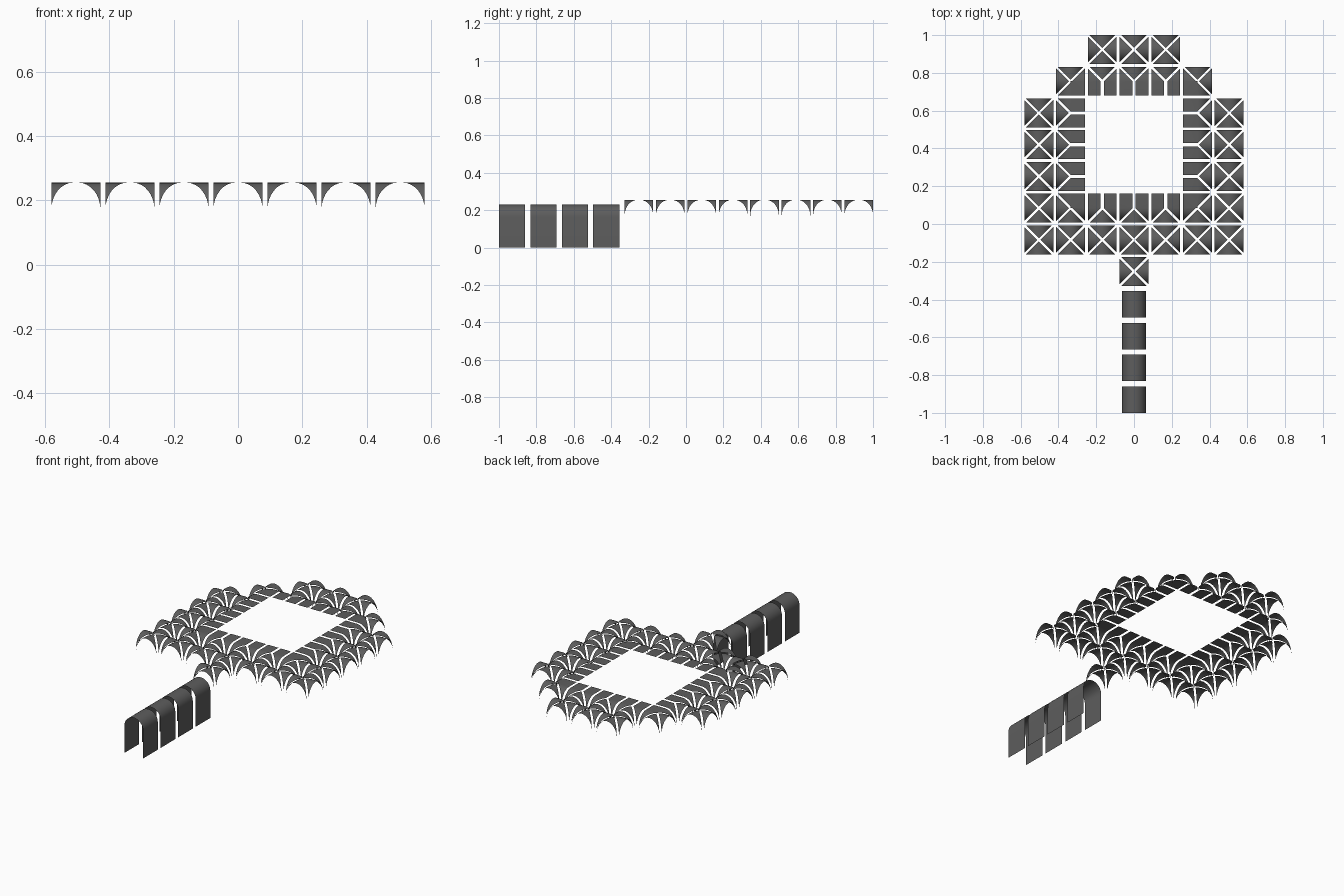
import bpy, bmesh, math

if "Cube" in bpy.data.objects:
    bpy.data.objects.remove(bpy.data.objects["Cube"])

PITCH, HALF, GAP = 0.168, 0.0765, 0.0085
CROWN, SPRING = 0.255, 0.17
SEG = 8

grey = bpy.data.materials.new("dark grey")
grey.diffuse_color = (0.11, 0.11, 0.11, 1)
grey.use_nodes = True
grey.node_tree.nodes["Principled BSDF"].inputs["Base Color"].default_value = grey.diffuse_color


def finish(name, bm):
    bmesh.ops.remove_doubles(bm, verts=bm.verts, dist=0.0002)
    bmesh.ops.recalc_face_normals(bm, faces=bm.faces)
    # shells face upward
    for f in bm.faces:
        if f.normal.z < -0.001:
            f.normal_flip()
    mesh = bpy.data.meshes.new(name)
    bm.to_mesh(mesh)
    bm.free()
    mesh.materials.append(grey)
    ob = bpy.data.objects.new(name, mesh)
    bpy.context.collection.objects.link(ob)
    bpy.ops.object.select_all(action='DESELECT')
    bpy.context.view_layer.objects.active = ob
    ob.select_set(True)
    bpy.ops.object.shade_smooth_by_angle(angle=math.radians(35))


def half_web(bm, cx, cy, sx, sy, along_x):
    """Half of one groin web: a quarter arch running outward from the diagonal."""
    rows = []
    for k in range(SEG + 1):
        t = k / SEG * math.pi / 2
        v = (HALF - GAP) * math.sin(t)
        z = SPRING + (CROWN - SPRING) * math.cos(t)
        row = []
        for u in (v + GAP, HALF):
            x, y = (u, v) if along_x else (v, u)
            row.append((cx + sx * x, cy + sy * y, z))
        rows.append(row)
    for a, b in zip(rows, rows[1:]):
        pts = [a[0], a[1], b[1]]
        if abs(b[0][0] - b[1][0]) + abs(b[0][1] - b[1][1]) > 0.0003:
            pts.append(b[0])
        bm.faces.new([bm.verts.new(p) for p in pts])


# Bay layout: columns (in pitches from the centre) for each row, back to front
layout = [range(-1, 2), range(-2, 3)] + [(-3, -2, 2, 3)] * 3 + [range(-3, 4)] * 2 + [(0,)]
court = {(i, k) for i in (-1, 0, 1) for k in (2, 3, 4)}

# Vaulted bays; quarters touching the courtyard stay flat at crown height
for k, cols in enumerate(layout):
    for i in cols:
        bm = bmesh.new()
        cx, cy = i * PITCH, 0.924 - k * PITCH
        for sx in (-1, 1):
            for sy in (-1, 1):
                by_x = (i + sx, k) in court
                by_y = (i, k - sy) in court
                if by_x or by_y or (i + sx, k - sy) in court:
                    x0, y0 = (GAP if by_y else 0), (GAP if by_x else 0)
                    q = [(x0, y0), (HALF, y0), (HALF, HALF), (x0, HALF)]
                    bm.faces.new([bm.verts.new((cx + sx * x, cy + sy * y, CROWN)) for x, y in q])
                else:
                    half_web(bm, cx, cy, sx, sy, True)
                    half_web(bm, cx, cy, sx, sy, False)
        finish(f"vault_bay_{k}_{i + 3}", bm)

# Entrance passage: barrel vaults on straight walls
R, WALL = 0.063, 0.167
profile = [(-R, 0)] + [(-R * math.cos(math.pi * n / 16), WALL + R * math.sin(math.pi * n / 16))
                       for n in range(17)] + [(R, 0)]
for n in range(4):
    y = -0.93 + n * PITCH
    bm = bmesh.new()
    for (x0, z0), (x1, z1) in zip(profile, profile[1:]):
        bm.faces.new([bm.verts.new(p) for p in
                      ((x0, y - 0.07, z0), (x1, y - 0.07, z1), (x1, y + 0.07, z1), (x0, y + 0.07, z0))])
    finish(f"passage_barrel_{n}", bm)
